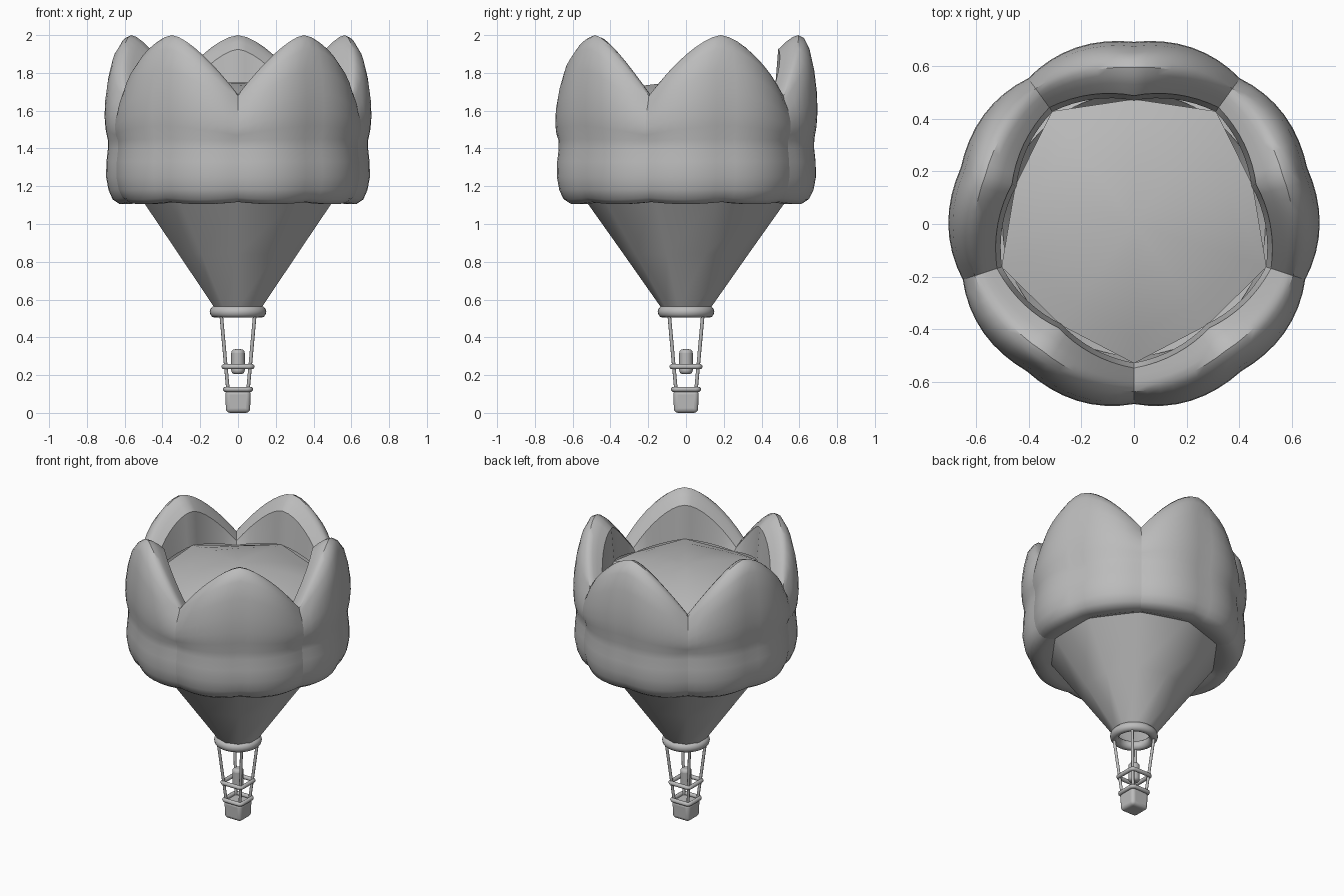
import bpy, bmesh, math
from mathutils import Vector

cube = bpy.data.objects.get("Cube")
if cube:
    bpy.data.objects.remove(cube)

# One grey for everything
grey = bpy.data.materials.new("soft_grey")
grey.use_nodes = True
COLOUR = (0.5, 0.5, 0.5, 1)
grey.diffuse_color = COLOUR
grey.node_tree.nodes["Principled BSDF"].inputs["Base Color"].default_value = COLOUR


def finish(name, bm, angle=40):
    bmesh.ops.recalc_face_normals(bm, faces=bm.faces)
    mesh = bpy.data.meshes.new(name)
    bm.to_mesh(mesh)
    bm.free()
    mesh.materials.append(grey)
    obj = bpy.data.objects.new(name, mesh)
    bpy.context.collection.objects.link(obj)
    bpy.ops.object.select_all(action='DESELECT')
    obj.select_set(True)
    bpy.context.view_layer.objects.active = obj
    bpy.ops.object.shade_smooth_by_angle(angle=math.radians(angle))
    return obj


def loft(bm, rows, closed=True):
    rings = [[bm.verts.new(p) for p in row] for row in rows]
    n = len(rings[0])
    for a, b in zip(rings, rings[1:]):
        for i in range(n if closed else n - 1):
            j = (i + 1) % n
            bm.faces.new((a[i], a[j], b[j], b[i]))
    return rings


def polar(r, angle, z):
    return Vector((r * math.cos(angle), r * math.sin(angle), z))


# Petal cushion: section (radius, height) from the underside, over the crest, to the inner rim
SECTION = [(.50, 1.13), (.56, 1.105), (.615, 1.105), (.65, 1.13), (.672, 1.18),
           (.685, 1.25), (.683, 1.33), (.675, 1.4), (.676, 1.45), (.688, 1.52),
           (.693, 1.6), (.69, 1.7), (.676, 1.82), (.652, 1.93), (.625, 1.985),
           (.595, 2.0), (.565, 1.99), (.53, 1.965), (.488, 1.925)]
WAIST, PEAK, VALLEY = 1.43, 2.0, 1.685
STEPS = 16
HALF = math.pi / 5


def petal_column(centre, t):
    a = abs(t)
    crest = PEAK - (PEAK - VALLEY) * a ** 1.6
    k = (crest - WAIST) / (PEAK - WAIST)
    lobe = math.sin(math.pi * a)
    angle = centre + HALF * t
    column = []
    for i, (r, z) in enumerate(SECTION):
        if z > WAIST:
            z = WAIST + (z - WAIST) * k
        outer = min(1, max(0, (r - .5) / .15))
        if i >= 14:
            # the inner rim is faceted: nearest the axis at the middle of the petal
            r += .06 * a * (i - 13) / 5
        else:
            r += .014 * lobe * outer - .008 * a ** 4 * outer
        if z < 1.2:
            z += .012 * (1 - lobe) * (1.2 - z) / .1
        column.append(polar(r, angle, z))
    return column


def petal(index):
    bm = bmesh.new()
    centre = math.pi / 2 + 2 * HALF * index
    columns = [petal_column(centre, -1 + 2 * s / STEPS) for s in range(STEPS + 1)]
    loft(bm, columns, closed=False)
    # flat inner panels from the rim down to the crown
    panel = []
    for s, col in enumerate(columns):
        a = abs(-1 + 2 * s / STEPS)
        low = polar(.47 + .058 * a, centre + HALF * (-1 + 2 * s / STEPS), 1.70 - .07 * a)
        panel.append((col[-1], low))
    loft(bm, panel, closed=False)
    finish("petal_%d" % (index + 1), bm)


for i in range(5):
    petal(i)

# Gently domed crown closing the envelope
bm = bmesh.new()
rows = []
for f in (1, .8, .6, .4, .2):
    row = []
    for k in range(10):
        valley = k % 2 == 0
        edge = 1.63 if valley else 1.70
        row.append(polar((.53 if valley else .475) * f, -math.pi / 2 + HALF * k,
                         1.75 - (1.75 - edge) * f * f))
    rows.append(row)
rings = loft(bm, rows)
top = bm.verts.new((0, 0, 1.75))
for k in range(10):
    bm.faces.new((rings[-1][k], rings[-1][(k + 1) % 10], top))
finish("crown", bm)

# Tapered lower envelope, open at the mouth
bm = bmesh.new()
loft(bm, [[polar(r, -math.pi / 2 + HALF * k, z) for k in range(10)]
          for r, z in ((.13, .555), (.33, .84), (.55, 1.15))])
finish("lower_envelope", bm)

# Mouth ring
bm = bmesh.new()
tube = [(2 * math.pi * k / 12) for k in range(13)]
loft(bm, [[polar(.122 + .028 * math.cos(u), 2 * math.pi * k / 32, .535 + .031 * math.sin(u))
           for k in range(32)] for u in tube])
bmesh.ops.remove_doubles(bm, verts=bm.verts, dist=1e-5)
finish("mouth_ring", bm)


def tubes(name, paths, radius, cyclic=False):
    curve = bpy.data.curves.new(name, 'CURVE')
    curve.dimensions = '3D'
    curve.bevel_depth = radius
    curve.bevel_resolution = 3
    curve.use_fill_caps = True
    for path in paths:
        spline = curve.splines.new('POLY')
        spline.points.add(len(path) - 1)
        for point, co in zip(spline.points, path):
            point.co = (*co, 1)
        spline.use_cyclic_u = cyclic
        spline.use_smooth = True
    curve.materials.append(grey)
    bpy.context.collection.objects.link(bpy.data.objects.new(name, curve))


# Four ropes, and two square rails with rounded corners
CORNERS = [(1, 1), (-1, 1), (-1, -1), (1, -1)]
tubes("ropes", [[(.09 * x, .09 * y, .53), (.053 * x, .053 * y, .12)]
                for x, y in CORNERS], .0095)


def rail(name, half, z):
    path, bend = [], .018
    for i, (x, y) in enumerate(CORNERS):
        for s in range(4):
            u = math.pi / 2 * (i + s / 3)
            path.append(((half - bend) * x + bend * math.cos(u),
                         (half - bend) * y + bend * math.sin(u), z))
    tubes(name, [path], .014, cyclic=True)


rail("upper_rail", .074, .245)
rail("basket_rail", .066, .125)


def rounded(name, bm, width, segments):
    obj = finish(name, bm)
    bevel = obj.modifiers.new("rounding", 'BEVEL')
    bevel.width = width
    bevel.segments = segments
    bevel.limit_method = 'ANGLE'


# Basket
bm = bmesh.new()
bmesh.ops.create_cube(bm, size=1)
for v in bm.verts:
    grow = 1 if v.co.z > 0 else .94
    v.co = (v.co.x * .135 * grow, v.co.y * .135 * grow, .06 + v.co.z * .12)
rounded("basket", bm, .022, 4)

# Burner
bm = bmesh.new()
bmesh.ops.create_cone(bm, cap_ends=True, segments=24, radius1=.036, radius2=.036, depth=.132)
bmesh.ops.translate(bm, verts=bm.verts, vec=(0, 0, .271))
rounded("burner", bm, .02, 4)
